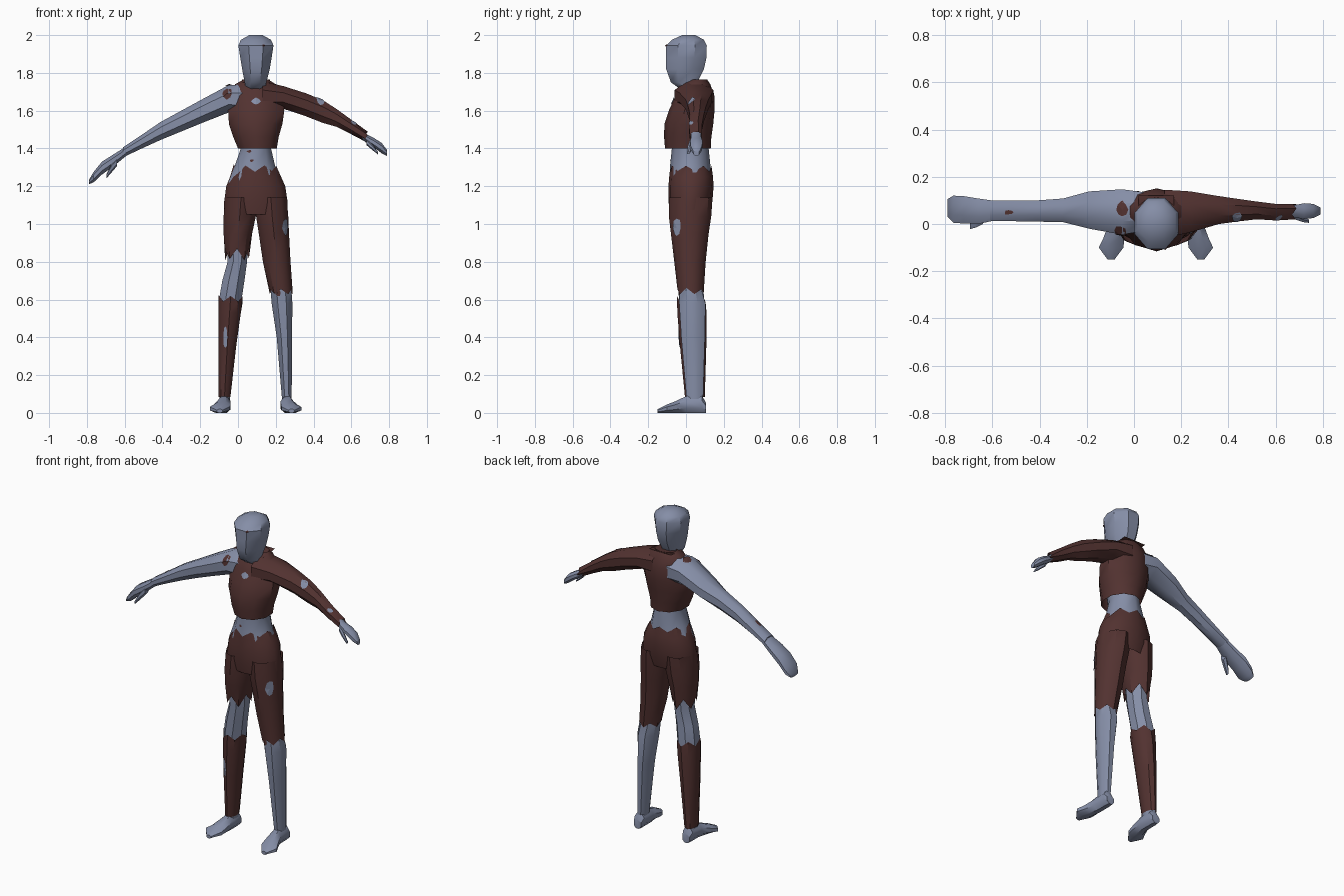
import bpy, math, random
from mathutils import Vector
from mathutils.bvhtree import BVHTree

random.seed(4)


def material(name, rgb):
    m = bpy.data.materials.new(name)
    m.diffuse_color = (*rgb, 1)
    return m


SKIN = material("pale blue skin", (0.235, 0.27, 0.385))
CLOTH = material("dark red cloth", (0.085, 0.032, 0.030))
trees = {}


def make(name, verts, faces, mat, smooth=True):
    me = bpy.data.meshes.new(name)
    me.from_pydata(verts, [], faces)
    me.materials.append(mat)
    ob = bpy.data.objects.new(name, me)
    bpy.context.collection.objects.link(ob)
    bpy.ops.object.select_all(action='DESELECT')
    ob.select_set(True)
    bpy.context.view_layer.objects.active = ob
    # consistent outward normals
    bpy.ops.object.mode_set(mode='EDIT')
    bpy.ops.mesh.select_all(action='SELECT')
    bpy.ops.mesh.normals_make_consistent(inside=False)
    bpy.ops.object.mode_set(mode='OBJECT')
    if smooth:
        bpy.ops.object.shade_smooth_by_angle(angle=math.radians(38))
    trees[name] = BVHTree.FromPolygons(verts, faces)
    return ob


def loft(name, axis, rings, mat, n=8, caps=True, jag=(0, 0)):
    """Skin rings (t, a0, a1, b0, b1) along an axis; jag tears first/last ring."""
    verts, faces = [], []
    k = 1 / math.cos(math.pi / n)
    for r, (t, a0, a1, b0, b1) in enumerate(rings):
        tear = jag[0] if r == 0 else jag[1] if r == len(rings) - 1 else 0
        for i in range(n):
            ang = math.tau * (i + 0.5) / n
            a = (a0 + a1) / 2 + (a1 - a0) / 2 * k * math.cos(ang)
            b = (b0 + b1) / 2 + (b1 - b0) / 2 * k * math.sin(ang)
            s = t + (tear * (1 if i % 2 else -1) * random.uniform(0.6, 1.2) if tear else 0)
            verts.append(Vector({'x': (s, a, b), 'y': (a, s, b), 'z': (a, b, s)}[axis]))
    for r in range(len(rings) - 1):
        for i in range(n):
            j = (i + 1) % n
            faces.append((r * n + i, r * n + j, r * n + n + j, r * n + n + i))
    if caps:
        faces.append(tuple(range(n)))
        faces.append(tuple(range(len(verts) - n, len(verts))))
    return make(name, verts, faces, mat)


def patch(name, target, centre, direction, w, h, mat, n=8):
    """Ragged thin patch projected on a part."""
    d = Vector(direction).normalized()
    side = d.cross(Vector((0, 0, 1)))
    side = side.normalized() if side.length > 0.1 else Vector((1, 0, 0))
    up = side.cross(d)
    pts = [Vector((0, 0))]
    for i in range(n):
        q = random.uniform(0.75, 1.15)
        pts.append(Vector((math.cos(math.tau * i / n) * w / 2 * q, math.sin(math.tau * i / n) * h / 2 * q)))
    verts = []
    for p in pts:
        o = Vector(centre) + side * p.x + up * p.y
        hit = trees[target].ray_cast(o - d, d)[0]
        if hit is None:
            hit = trees[target].find_nearest(o)[0]
        verts.append(hit - d * 0.005)
    make(name, verts, [(0, 1 + i, 1 + (i + 1) % n) for i in range(n)], mat, False)


# head and neck
loft("head", 'z', [(1.70, .045, .145, -.01, .09), (1.75, .035, .15, -.08, .06),
                   (1.82, .022, .168, -.105, .095), (1.88, .012, .178, -.105, .108),
                   (1.945, .002, .188, -.105, .11), (1.975, .015, .175, -.075, .095),
                   (2.0, .06, .13, -.02, .05)], SKIN)

# shirt body and bare waist
loft("shirt", 'z', [(1.40, .0, .205, -.105, .125), (1.46, -.025, .215, -.11, .128),
                    (1.53, -.048, .235, -.108, .138), (1.60, -.052, .245, -.085, .145),
                    (1.68, -.045, .235, -.05, .145), (1.74, -.015, .20, -.02, .125),
                    (1.765, .03, .16, .02, .11)], CLOTH, 10, caps=False)
make("collar", [Vector(v) for v in ((.02, .0, 1.75), (.17, .0, 1.75), (.17, .12, 1.765), (.02, .12, 1.765))],
     [(0, 1, 2, 3)], CLOTH)
loft("waist", 'z', [(1.22, -.05, .23, -.08, .125), (1.30, -.02, .198, -.08, .125),
                    (1.40, .015, .175, -.07, .115), (1.50, .0, .19, -.08, .11)], SKIN, 10)

# trousers: torn hip part and two legs
loft("trouser_hips", 'z', [(1.05, -.074, .264, -.08, .12), (1.12, -.073, .262, -.09, .137),
                           (1.20, -.062, .25, -.09, .143), (1.25, -.042, .228, -.086, .14),
                           (1.295, -.022, .202, -.083, .132)], CLOTH, 14, caps=False, jag=(0, .02))
loft("trouser_leg_left", 'z', [(.84, -.068, .058, -.055, .10), (.95, -.076, .075, -.075, .115),
                               (1.04, -.076, .094, -.085, .128), (1.14, -.068, .10, -.085, .135)],
     CLOTH, 10, caps=False, jag=(.03, 0))
loft("trouser_leg_right", 'z', [(.645, .168, .288, -.042, .09), (.80, .132, .278, -.058, .10),
                                (.95, .11, .27, -.075, .115), (1.04, .096, .266, -.085, .128),
                                (1.14, .09, .258, -.085, .135)], CLOTH, 10, caps=False, jag=(.015, 0))

# bare legs and torn shin sleeve
loft("leg_left", 'z', [(.05, -.098, -.045, .005, .09), (.40, -.098, -.01, -.025, .095),
                       (.62, -.097, .022, -.038, .095), (.70, -.083, .034, -.04, .085),
                       (.80, -.055, .048, -.045, .085), (.92, -.055, .055, -.05, .09)], SKIN)
loft("leg_right", 'z', [(.05, .235, .284, .005, .09), (.40, .205, .286, -.025, .10),
                        (.58, .178, .288, -.036, .103), (.66, .172, .282, -.035, .08),
                        (.78, .145, .268, -.045, .09)], SKIN)
loft("torn_shin_cloth", 'z', [(.085, -.103, -.04, -.003, .097), (.35, -.104, -.01, -.028, .104),
                              (.53, -.104, .015, -.042, .105), (.605, -.102, .025, -.044, .10)],
     CLOTH, 10, caps=False, jag=(0, .016))

# feet
for side, heel, toe in (("left", -.073, -.097), ("right", .26, .283)):
    mid = (heel + toe) / 2
    loft("foot_" + side, 'y', [(.105, heel - .025, heel + .025, 0, .055), (.085, heel - .032, heel + .032, 0, .09),
                               (.0, heel - .034, heel + .034, 0, .088), (-.06, mid - .045, mid + .045, 0, .06),
                               (-.10, toe - .052, toe + .052, 0, .045), (-.15, toe - .015, toe + .015, 0, .02)], SKIN)

# bare left arm with hand and thumb
loft("arm_left", 'x', [(.04, -.03, .135, 1.58, 1.74), (-.05, -.045, .147, 1.59, 1.735),
                       (-.19, -.02, .138, 1.535, 1.66), (-.30, .008, .108, 1.49, 1.60),
                       (-.41, .01, .10, 1.445, 1.54), (-.52, .012, .10, 1.395, 1.465),
                       (-.61, .012, .10, 1.352, 1.405)], SKIN)
loft("hand_left", 'x', [(-.59, .015, .098, 1.362, 1.412), (-.66, .0, .108, 1.305, 1.368),
                        (-.72, .002, .118, 1.262, 1.33), (-.765, .005, .12, 1.22, 1.275),
                        (-.79, .03, .105, 1.21, 1.232)], SKIN)
loft("thumb_left", 'x', [(-.64, .0, .04, 1.31, 1.35), (-.67, -.015, .02, 1.275, 1.315),
                         (-.695, -.022, .0, 1.245, 1.265)], SKIN, 6)

# right sleeve, hand and thumb
loft("sleeve_right", 'x', [(.13, -.06, .145, 1.60, 1.755), (.24, -.035, .138, 1.61, 1.73),
                           (.36, .0, .118, 1.57, 1.692), (.45, .012, .105, 1.535, 1.655),
                           (.52, .02, .095, 1.515, 1.61), (.60, .015, .085, 1.475, 1.552),
                           (.68, .02, .085, 1.437, 1.488)], CLOTH, caps=False, jag=(0, .01))
loft("hand_right", 'x', [(.62, .027, .077, 1.475, 1.53), (.68, .027, .08, 1.43, 1.475),
                         (.72, .022, .088, 1.405, 1.455), (.76, .025, .085, 1.375, 1.43),
                         (.79, .04, .07, 1.36, 1.39)], SKIN)
loft("thumb_right", 'x', [(.68, .02, .045, 1.42, 1.45), (.715, .008, .03, 1.39, 1.415),
                          (.74, .005, .02, 1.37, 1.382)], SKIN, 6)

# holes in the cloth showing skin, and scraps of cloth on the skin
FRONT, TOP = (0, 1, 0), (0, 0, -1)
patch("chest_hole", "shirt", (.095, 0, 1.65), FRONT, .055, .035, SKIN)
patch("thigh_hole", "trouser_leg_right", (.215, 0, .98), (-.6, .8, 0), .05, .11, SKIN)
patch("shin_hole", "torn_shin_cloth", (-.068, 0, .40), FRONT, .022, .14, SKIN)
patch("upper_sleeve_hole", "sleeve_right", (.43, .05, 1.62), (-.1, .6, -.8), .045, .05, SKIN)
patch("lower_sleeve_hole", "sleeve_right", (.61, .05, 1.51), (-.1, .7, -.7), .035, .025, SKIN)
patch("shoulder_scrap", "arm_left", (-.06, 0, 1.69), FRONT, .06, .06, CLOTH)
patch("shoulder_top_scrap", "arm_left", (-.05, .06, 1.7), TOP, .06, .07, CLOTH)
patch("forearm_scrap", "arm_left", (-.53, .05, 1.45), TOP, .04, .022, CLOTH)
patch("head_scrap", "head", (.135, 0, 1.945), FRONT, .016, .012, CLOTH)
patch("waist_scrap", "waist", (.072, 0, 1.335), FRONT, .025, .014, CLOTH)
patch("waist_scrap_upper", "waist", (.06, 0, 1.385), FRONT, .025, .014, CLOTH)
patch("knee_scrap", "leg_right", (.21, 0, .635), FRONT, .03, .04, CLOTH)
